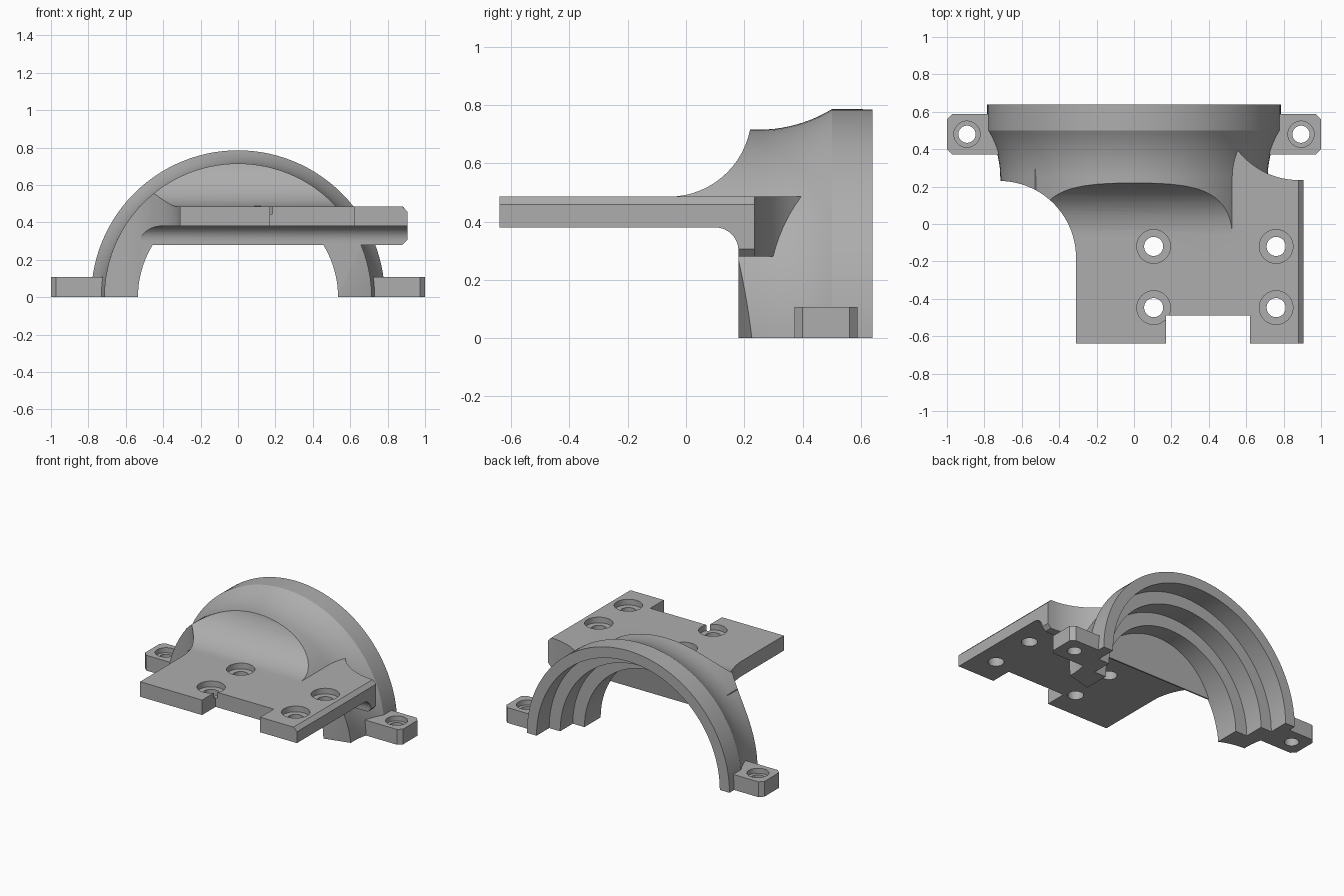
import bpy, bmesh
from math import radians, sin, cos
from mathutils import Vector

cube = bpy.data.objects.get("Cube")
if cube:
    bpy.data.objects.remove(cube, do_unlink=True)

grey = bpy.data.materials.new("plain_grey")
grey.use_nodes = True
grey.diffuse_color = (0.42, 0.42, 0.42, 1)
grey.node_tree.nodes["Principled BSDF"].inputs["Base Color"].default_value = grey.diffuse_color


def finish(name, bm):
    bmesh.ops.recalc_face_normals(bm, faces=bm.faces)
    mesh = bpy.data.meshes.new(name)
    bm.to_mesh(mesh)
    bm.free()
    mesh.materials.append(grey)
    obj = bpy.data.objects.new(name, mesh)
    bpy.context.collection.objects.link(obj)
    return obj


def arc(cx, cy, r, start, end, steps=16):
    angles = [radians(start + (end - start) * i / steps) for i in range(steps + 1)]
    return [(cx + r * cos(a), cy + r * sin(a)) for a in angles]


def prism(name, points, axis, low, high, edit=None):
    """Extrude a 2D outline along x (yz outline) or z (xy outline)."""
    bm = bmesh.new()
    place = (lambda a, b: (low, a, b)) if axis == "x" else (lambda a, b: (a, b, low))
    face = bm.faces.new([bm.verts.new(place(a, b)) for a, b in points])
    ext = bmesh.ops.extrude_face_region(bm, geom=[face])["geom"]
    step = Vector((high - low, 0, 0)) if axis == "x" else Vector((0, 0, high - low))
    bmesh.ops.translate(bm, vec=step, verts=[v for v in ext if isinstance(v, bmesh.types.BMVert)])
    if edit:
        edit(bm)
    return finish(name, bm)


def revolve(name, profile):
    """Turn a (y, radius) outline around the y axis."""
    bm = bmesh.new()
    verts = [bm.verts.new((r, y, 0)) for y, r in profile]
    edges = [bm.edges.new(pair) for pair in zip(verts, verts[1:])]
    bmesh.ops.spin(bm, geom=verts + edges, cent=(0, 0, 0), axis=(0, 1, 0),
                   angle=radians(360), steps=112, use_duplicate=False)
    bmesh.ops.remove_doubles(bm, verts=bm.verts, dist=1e-4)
    return finish(name, bm)


def combine(target, tool, operation):
    mod = target.modifiers.new(operation, "BOOLEAN")
    mod.operation, mod.solver, mod.object = operation, "EXACT", tool
    bpy.context.view_layer.objects.active = target
    bpy.ops.object.modifier_apply(modifier=mod.name)
    bpy.data.objects.remove(tool, do_unlink=True)


def drill(target, x, y, top, radius, wide, depth):
    for r, low in ((radius, -0.1 if top < 0.2 else 0.3), (wide, top - depth)):
        combine(target, prism("drill", arc(x, y, r, 0, 352.5, 47), "z", low, top + 0.05), "DIFFERENCE")


# Flared housing, solid for now and reaching forward under the fillet
bracket = revolve("bearing_bracket",
                  [(-0.2, 0), (-0.2, 0.715)] + arc(0.25, 1.195, 0.48, 270, 301.4, 10)
                  + [(0.64, 0.785), (0.64, 0)])


# Mounting plate with chamfered side edge and a swept corner behind
def chamfer_side(bm):
    side = [e for e in bm.edges if all(v.co.x > 0.9 for v in e.verts)
            and abs(e.verts[0].co.z - e.verts[1].co.z) < 0.01]
    bmesh.ops.bevel(bm, geom=side, offset=0.026, segments=1, affect="EDGES")


outline = [(-0.53, -0.64), (0.17, -0.64), (0.17, -0.49), (0.62, -0.49), (0.62, -0.64),
           (0.905, -0.64), (0.905, 0.235)] + arc(0.88, 0.645, 0.41, 270, 205) + [(-0.53, 0.45)]
plate = prism("mounting_plate", outline, "z", 0.28, 0.485, chamfer_side)
combine(bracket, plate, "UNION")

# Side outline: top fillet, thin plate and lower fillet
side_outline = ([(0.18, 0), (0.7, 0), (0.7, 1), (0.225, 1)]
                + arc(-0.06, 0.77, 0.285, 0, -90) + [(-0.7, 0.485), (-0.7, 0.38)]
                + arc(0.1, 0.3, 0.08, 90, 0, 8))
combine(bracket, prism("side_outline", side_outline, "x", -1.1, 1.1), "INTERSECT")

# Swept cut on the right and slanted foot on the left
sweep = ([(-1, 0.23), (-1, -0.8), (-0.31, -0.8)] + arc(-0.72, -0.18, 0.41, 0, 90, 24))
combine(bracket, prism("sweep_cut", sweep, "z", -0.1, 1), "DIFFERENCE")


def lean(bm):
    for v in bm.verts:
        if v.co.z > 0.2 and v.co.y > 0.1:
            v.co.y -= 0.034


foot = [(0.4, 0), (0.8, 0), (0.8, 0.248), (0.4, 0.145)]
combine(bracket, prism("foot_cut", foot, "z", 0, 0.28, lean), "DIFFERENCE")

# Bolt tabs with clipped outer corners
for s in (-1, 1):
    tab = [(0.66, 0.372), (0.972, 0.372), (1, 0.4), (1, 0.56), (0.972, 0.588), (0.66, 0.588)]
    combine(bracket, prism("bolt_tab", [(s * x, y) for x, y in tab], "z", 0, 0.107), "UNION")

# Stepped bore, leaving a leaning wall in front above the opening
bore = revolve("bore", [(0.05, 0), (0.05, 0.535), (0.36, 0.535), (0.36, 0.625),
                        (0.5, 0.625), (0.5, 0.71), (0.8, 0.71), (0.8, 0)])
wall = prism("front_wall", [(0, 0.28), (0.19, 0.28), (0.25, 0.6), (0, 0.6)], "x", -0.8, 0.8)
combine(bore, wall, "DIFFERENCE")
combine(bracket, bore, "DIFFERENCE")

# Counterbored bolt holes
for s in (-1, 1):
    drill(bracket, s * 0.893, 0.48, 0.107, 0.046, 0.07, 0.035)
for x in (0.105, 0.76):
    for y in (-0.12, -0.447):
        drill(bracket, x, y, 0.485, 0.051, 0.09, 0.04)

bpy.ops.object.select_all(action="DESELECT")
bracket.select_set(True)
bpy.context.view_layer.objects.active = bracket
bpy.ops.object.shade_smooth_by_angle(angle=radians(25))
